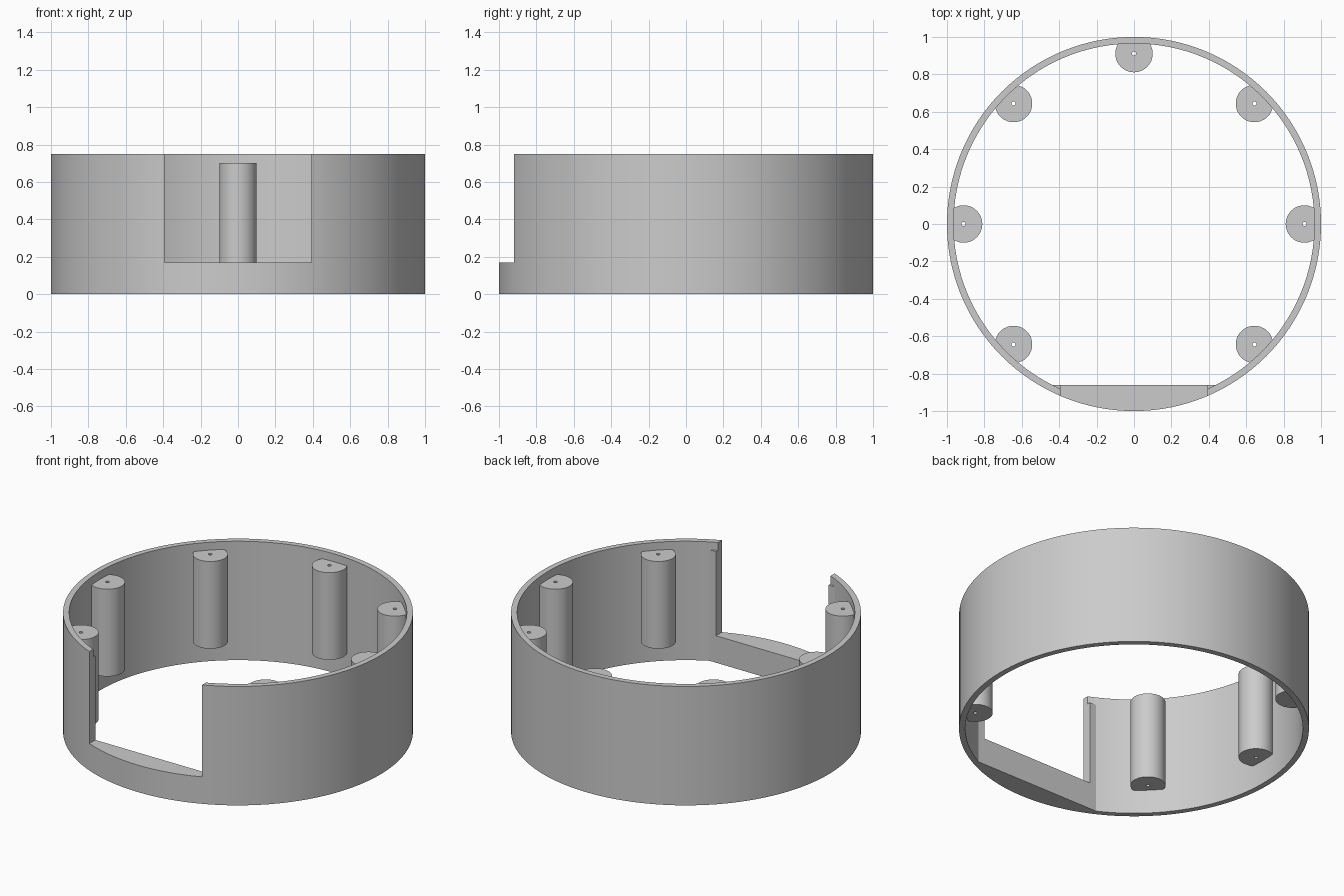
import bpy, bmesh
from math import radians, sin, cos, pi, asin

if "Cube" in bpy.data.objects:
    bpy.data.objects.remove(bpy.data.objects["Cube"], do_unlink=True)

HEIGHT, INNER, POST_TOP = 0.75, 0.965, 0.70
SILL_Z, SILL_Y, NOTCH_HALF = 0.17, -0.86, 0.393

grey = bpy.data.materials.new("plain grey")
grey.use_nodes = True
grey.diffuse_color = (0.6, 0.6, 0.6, 1)
grey.node_tree.nodes["Principled BSDF"].inputs["Base Color"].default_value = (0.6, 0.6, 0.6, 1)


def arc(radius, start, end, count, centre=(0, 0)):
    return [(centre[0] + radius * cos(start + (end - start) * i / count),
             centre[1] + radius * sin(start + (end - start) * i / count))
            for i in range(count + 1)]


def circle(radius, count, centre=(0, 0)):
    return arc(radius, 0, 2 * pi, count, centre)[:-1]


def prism(name, outline, bottom, top):
    """Extrude a flat counter-clockwise outline straight up."""
    bm = bmesh.new()
    low = [bm.verts.new((x, y, bottom)) for x, y in outline]
    high = [bm.verts.new((x, y, top)) for x, y in outline]
    bm.faces.new(low[::-1])
    bm.faces.new(high)
    for i in range(len(low)):
        j = (i + 1) % len(low)
        bm.faces.new((low[i], low[j], high[j], high[i]))
    mesh = bpy.data.meshes.new(name)
    bm.to_mesh(mesh)
    bm.free()
    mesh.materials.append(grey)
    obj = bpy.data.objects.new(name, mesh)
    bpy.context.collection.objects.link(obj)
    return obj


def select(obj):
    bpy.ops.object.select_all(action='DESELECT')
    obj.select_set(True)
    bpy.context.view_layer.objects.active = obj


def combine(obj, tool, operation):
    """Apply a boolean and discard the tool."""
    tool.hide_render = True
    mod = obj.modifiers.new("cut", 'BOOLEAN')
    mod.operation, mod.solver, mod.object = operation, 'EXACT', tool
    select(obj)
    bpy.ops.object.modifier_apply(modifier=mod.name)
    bpy.data.objects.remove(tool, do_unlink=True)


def smooth(obj):
    select(obj)
    bpy.ops.object.shade_smooth_by_angle(angle=radians(15))


# Round wall with a straight-backed sill and an open notch at the front
wall = prism("round_wall", circle(1, 128), 0, HEIGHT)
combine(wall, prism("bore", circle(INNER, 128), -0.2, 1), 'DIFFERENCE')
reach = 0.982
half = pi / 2 - asin(-SILL_Y / reach)
sill = prism("sill", arc(reach, -pi / 2 - half, -pi / 2 + half, 24), 0, POST_TOP)
combine(wall, sill, 'UNION')
n = NOTCH_HALF
notch = prism("notch", [(-n, -1.2), (n, -1.2), (n, -0.6), (-n, -0.6)], SILL_Z, 1)
combine(wall, notch, 'DIFFERENCE')
smooth(wall)

# Screw posts every 45 degrees, trimmed to the wall, none at the notch
names = ("left", "back_left", "back", "back_right", "right", "front_right", None, "front_left")
for i, side in enumerate(names):
    if side is None:
        continue
    centre = (0.911 * cos(i * pi / 4), 0.911 * sin(i * pi / 4))
    post = prism(side + "_screw_post", circle(0.1, 48, centre), 0.15, POST_TOP)
    combine(post, prism("trim", circle(0.975, 128), -0.2, 1), 'INTERSECT')
    combine(post, prism("hole", circle(0.011, 16, centre), -0.2, 1), 'DIFFERENCE')
    smooth(post)
